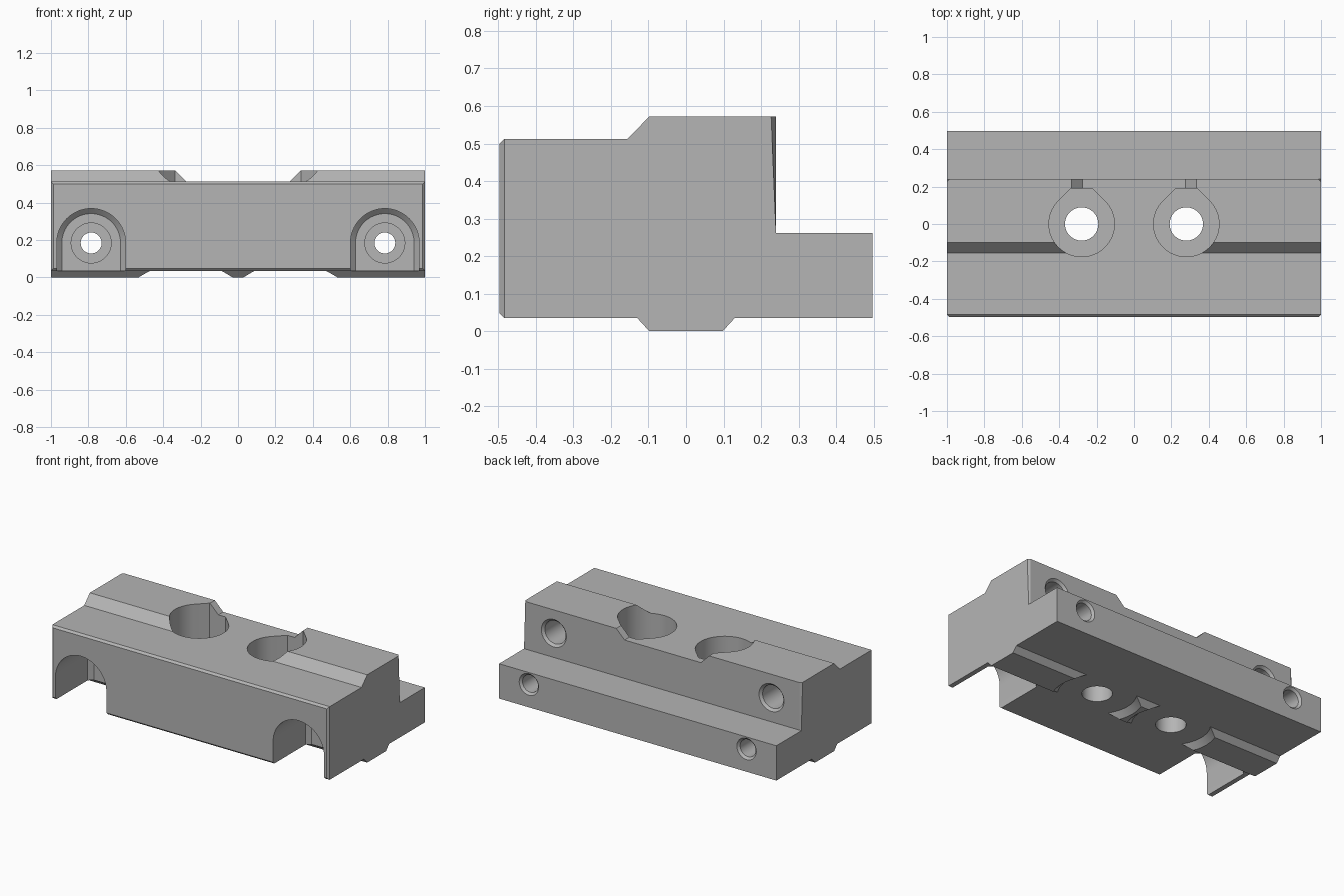
import bpy, bmesh, math
from mathutils import Matrix, Vector

old = bpy.data.objects.get("Cube")
if old:
    bpy.data.objects.remove(old, do_unlink=True)

GREY = (0.46, 0.46, 0.46, 1)
steel = bpy.data.materials.new("plain_grey")
steel.use_nodes = True
steel.diffuse_color = GREY
steel.node_tree.nodes["Principled BSDF"].inputs["Base Color"].default_value = GREY

# Where a profile point (u, v) at distance w along the axis ends up
PLACE = {
    "X": lambda u, v, w: (w, u, v),
    "Y": lambda u, v, w: (u, w, v),
    "Z": lambda u, v, w: (u, v, w),
}


def loft(name, axis, sections):
    """Skin a row of (distance, outline) sections with equal point counts."""
    bm = bmesh.new()
    rings = [[bm.verts.new(PLACE[axis](u, v, w)) for u, v in pts] for w, pts in sections]
    bm.faces.new(rings[0])
    bm.faces.new(rings[-1])
    n = len(rings[0])
    for a, b in zip(rings, rings[1:]):
        for i in range(n):
            j = (i + 1) % n
            bm.faces.new((a[i], a[j], b[j], b[i]))
    bmesh.ops.recalc_face_normals(bm, faces=bm.faces[:])
    me = bpy.data.meshes.new(name)
    bm.to_mesh(me)
    bm.free()
    me.materials.append(steel)
    ob = bpy.data.objects.new(name, me)
    bpy.context.collection.objects.link(ob)
    return ob


def arc(cx, cy, r, start=0, end=360, n=48):
    full = end - start == 360
    steps = n if full else n + 1
    angles = [math.radians(start + (end - start) * i / n) for i in range(steps)]
    return [(cx + r * math.cos(a), cy + r * math.sin(a)) for a in angles]


def cut(target, cutter):
    """Subtract the cutter and throw it away."""
    cutter.hide_render = True
    mod = target.modifiers.new("cut", "BOOLEAN")
    mod.operation = "DIFFERENCE"
    mod.solver = "EXACT"
    mod.object = cutter
    bpy.context.view_layer.objects.active = target
    bpy.ops.object.modifier_apply(modifier=mod.name)
    bpy.data.objects.remove(cutter, do_unlink=True)


def bore(target, axis, cx, cy, steps):
    """Turned hole given as (distance, radius) steps."""
    cut(target, loft("bore_cutter", axis, [(w, arc(cx, cy, r)) for w, r in steps]))


# Stepped block
FRONT, BACK, STEP = -0.497, 0.497, 0.24
BASE, LEDGE, DECK, TOP = 0.035, 0.262, 0.512, 0.572
profile = [(FRONT, BASE), (BACK, BASE), (BACK, LEDGE), (STEP, LEDGE),
           (STEP, TOP), (-0.098, TOP), (-0.156, DECK), (FRONT, DECK)]
block = loft("block", "X", [(-1, profile), (1, profile)])

# Chamfers round the front face and on the upper rear corners
bm = bmesh.new()
bm.from_mesh(block.data)


def chamfered(e):
    mid = (e.verts[0].co + e.verts[1].co) / 2
    front = abs(mid.y - FRONT) < 1e-4
    rear = abs(mid.y - STEP) < 1e-4 and abs(mid.x) > 0.9 and LEDGE < mid.z < TOP
    return front or rear


bmesh.ops.bevel(bm, geom=[e for e in bm.edges if chamfered(e)], offset=0.013,
                segments=1, affect="EDGES", clamp_overlap=True)
bm.to_mesh(block.data)
bm.free()

# Gap with sloping ends in the top ridge
gap = [(-0.275, DECK), (0.275, DECK), (0.375, DECK + 0.1), (-0.375, DECK + 0.1)]
cut(block, loft("gap_cutter", "Y", [(-0.156, gap), (0.3, gap)]))


def arch(cx, r):
    return arc(cx, 0.184, r, 0, 180, 32) + [(cx - r, -0.1), (cx + r, -0.1)]


for side in (-1, 1):
    # Bolt well: truncated teardrop over a through hole
    bx = side * 0.28
    well = arc(bx, 0, 0.175, 135, 405) + [(bx + 0.057, 0.19), (bx - 0.057, 0.19)]
    cut(block, loft("well_cutter", "Z", [(0.28, well), (0.7, well)]))
    bore(block, "Z", bx, 0, [(-0.1, 0.089), (0.4, 0.089)])

    # Arched front pocket, open underneath, with a chamfered floor edge
    px = side * 0.785
    cut(block, loft("pocket_cutter", "Y", [(-0.6, arch(px, 0.184)),
                                           (-0.165, arch(px, 0.184)),
                                           (-0.14, arch(px, 0.157))]))
    # Lower cross hole, counterbored in front and countersunk behind
    bore(block, "Y", px, 0.184, [(-0.2, 0.107), (-0.11, 0.107)])
    bore(block, "Y", px, 0.184, [(-0.2, 0.056), (0.483, 0.056),
                                 (BACK, 0.07), (0.52, 0.093)])
    # Upper blind rear hole
    bore(block, "Y", px, 0.42, [(-0.06, 0.075), (0.225, 0.075),
                                (STEP, 0.09), (0.26, 0.11)])

# Locating rail underneath, cut back conically round the bolt holes
rail_profile = [(-0.098, 0), (0.098, 0), (0.13, BASE), (-0.13, BASE)]
rail = loft("locating_rail", "X", [(-1, rail_profile), (1, rail_profile)])
for side in (-1, 1):
    bore(rail, "Z", side * 0.28, 0, [(-0.005, 0.275), (BASE + 0.005, 0.225)])

# Crisp edges with smooth bores
for ob in (block, rail):
    bpy.ops.object.select_all(action="DESELECT")
    ob.select_set(True)
    bpy.context.view_layer.objects.active = ob
    bpy.ops.object.shade_smooth_by_angle(angle=math.radians(25))
